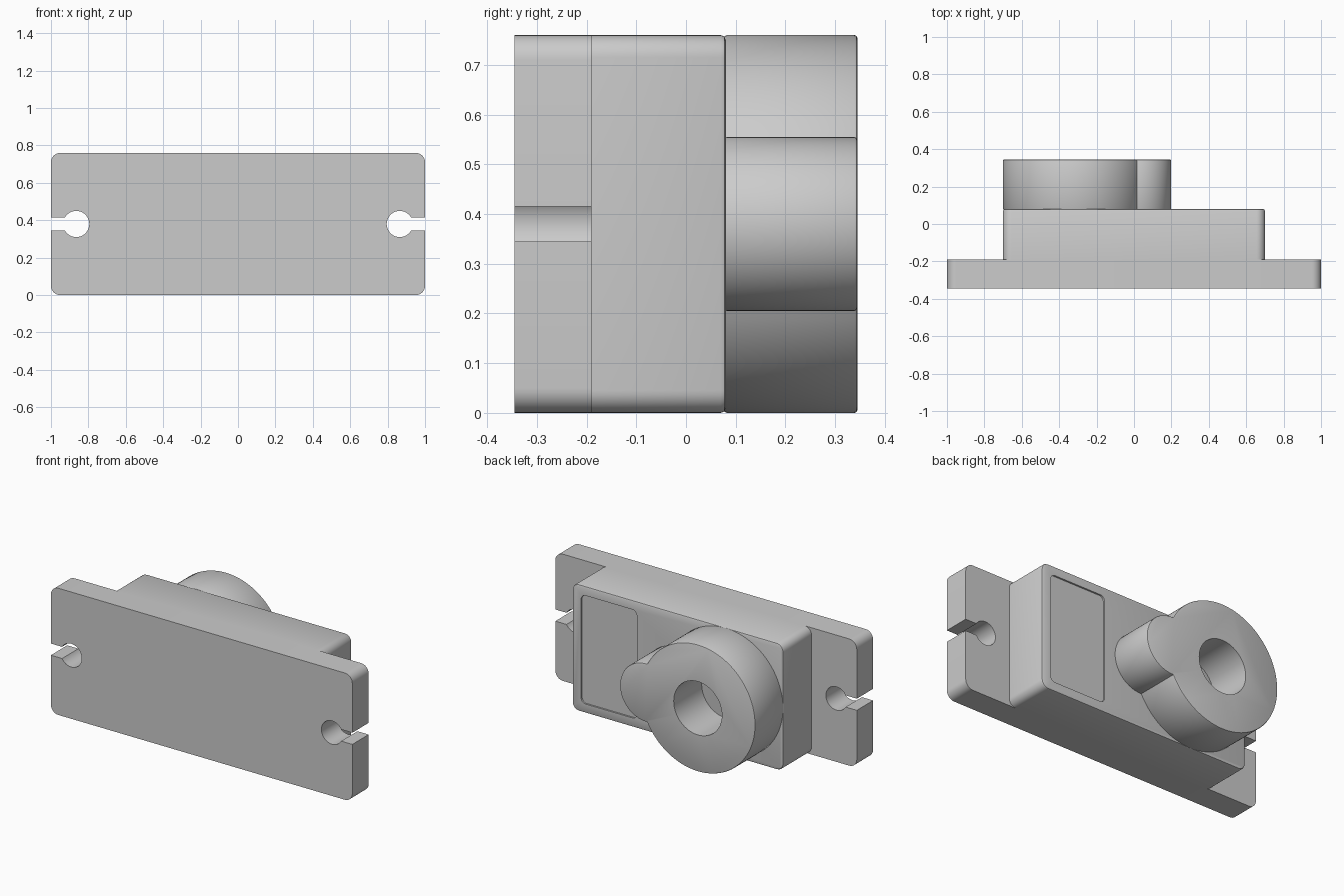
import bpy
import bmesh
from math import sin, cos, pi, acos, asin, atan2, sqrt

cube = bpy.data.objects.get("Cube")
if cube:
    bpy.data.objects.remove(cube, do_unlink=True)

GREY = (0.6, 0.6, 0.6, 1.0)
grey = bpy.data.materials.new("light grey")
grey.use_nodes = True
grey.diffuse_color = GREY
grey.node_tree.nodes["Principled BSDF"].inputs["Base Color"].default_value = GREY

MID = 0.38          # half height of the whole model
BACK = 0.08         # rear face of the body
SLOT_X, SLOT_R = 0.865, 0.07
HUB_X, HUB_R = -0.32, 0.38
LOBE_X, LOBE_R = 0.023, 0.175


def arc(cx, cz, r, a0, a1, n):
    return [(cx + r * cos(a0 + (a1 - a0) * i / n),
             cz + r * sin(a0 + (a1 - a0) * i / n)) for i in range(n + 1)]


def rounded_rect(cx, hw, hh, r):
    """Outline centred on the model's mid height."""
    pts = []
    for k, (sx, sz) in enumerate([(1, 1), (-1, 1), (-1, -1), (1, -1)]):
        pts += arc(cx + sx * (hw - r), sz * (hh - r), r, k * pi / 2, (k + 1) * pi / 2, 8)
    return pts


def prism(name, outline, y0, y1, bevel_at=(), width=0.01):
    """Extrude an x-z outline along y and round the rims at the given y values."""
    bm = bmesh.new()
    face = bm.faces.new([bm.verts.new((x, y0, z + MID)) for x, z in outline])
    new = bmesh.ops.extrude_face_region(bm, geom=[face])["geom"]
    for v in new:
        if isinstance(v, bmesh.types.BMVert):
            v.co.y = y1
    bmesh.ops.recalc_face_normals(bm, faces=bm.faces)
    rims = [e for e in bm.edges
            if any(all(abs(v.co.y - y) < 1e-5 for v in e.verts) for y in bevel_at)]
    if rims:
        bmesh.ops.bevel(bm, geom=rims, offset=width, segments=2, profile=0.5,
                        affect='EDGES', clamp_overlap=True)
    mesh = bpy.data.meshes.new(name)
    bm.to_mesh(mesh)
    bm.free()
    mesh.materials.append(grey)
    ob = bpy.data.objects.new(name, mesh)
    bpy.context.collection.objects.link(ob)
    return ob


def select_only(ob):
    bpy.ops.object.select_all(action='DESELECT')
    ob.select_set(True)
    bpy.context.view_layer.objects.active = ob


def cut(ob, cutter):
    cutter.hide_render = True
    mod = ob.modifiers.new("cut", 'BOOLEAN')
    mod.operation = 'DIFFERENCE'
    mod.solver = 'EXACT'
    mod.object = cutter
    select_only(ob)
    bpy.ops.object.modifier_apply(modifier=mod.name)
    bpy.data.objects.remove(cutter, do_unlink=True)


# Mounting plate with a keyhole slot at each end
corner = 0.05
gap = asin(0.5)
half = arc(1 - corner, corner - MID, corner, -pi / 2, 0, 8)
half += [(1, -SLOT_R / 2)]
half += arc(SLOT_X, 0, SLOT_R, -gap, gap - 2 * pi, 40)
half += [(1, SLOT_R / 2)]
half += arc(1 - corner, MID - corner, corner, 0, pi / 2, 8)
plate = prism("mounting_plate", half + [(-x, -z) for x, z in half], -0.345, -0.19)

# Body block with a shallow recessed panel
body = prism("body_block", rounded_rect(0, 0.7, MID, 0.045), -0.19, BACK, [BACK], 0.01)
cut(body, prism("panel_cutter", rounded_rect(0.455, 0.185, 0.325, 0.03),
                BACK - 0.01, BACK + 0.1))

# Hub: large disc merged with a small lobe, bored down to the body
d = LOBE_X - HUB_X
a = (d * d + HUB_R ** 2 - LOBE_R ** 2) / (2 * d)
h = sqrt(HUB_R ** 2 - a * a)
big = acos(a / HUB_R)
small = atan2(h, a - d)
outline = arc(HUB_X, 0, HUB_R, big, 2 * pi - big, 96)
outline += arc(LOBE_X, 0, LOBE_R, -small, small, 40)[1:-1]
hub = prism("hub", outline, BACK - 0.004, 0.345, [BACK - 0.004, 0.345], 0.006)
cut(hub, prism("bore_cutter", arc(HUB_X, 0, 0.16, 0, 2 * pi, 64)[:-1], 0, 0.5))

for ob in (plate, body, hub):
    select_only(ob)
    bpy.ops.object.shade_smooth_by_angle(angle=pi / 6)
